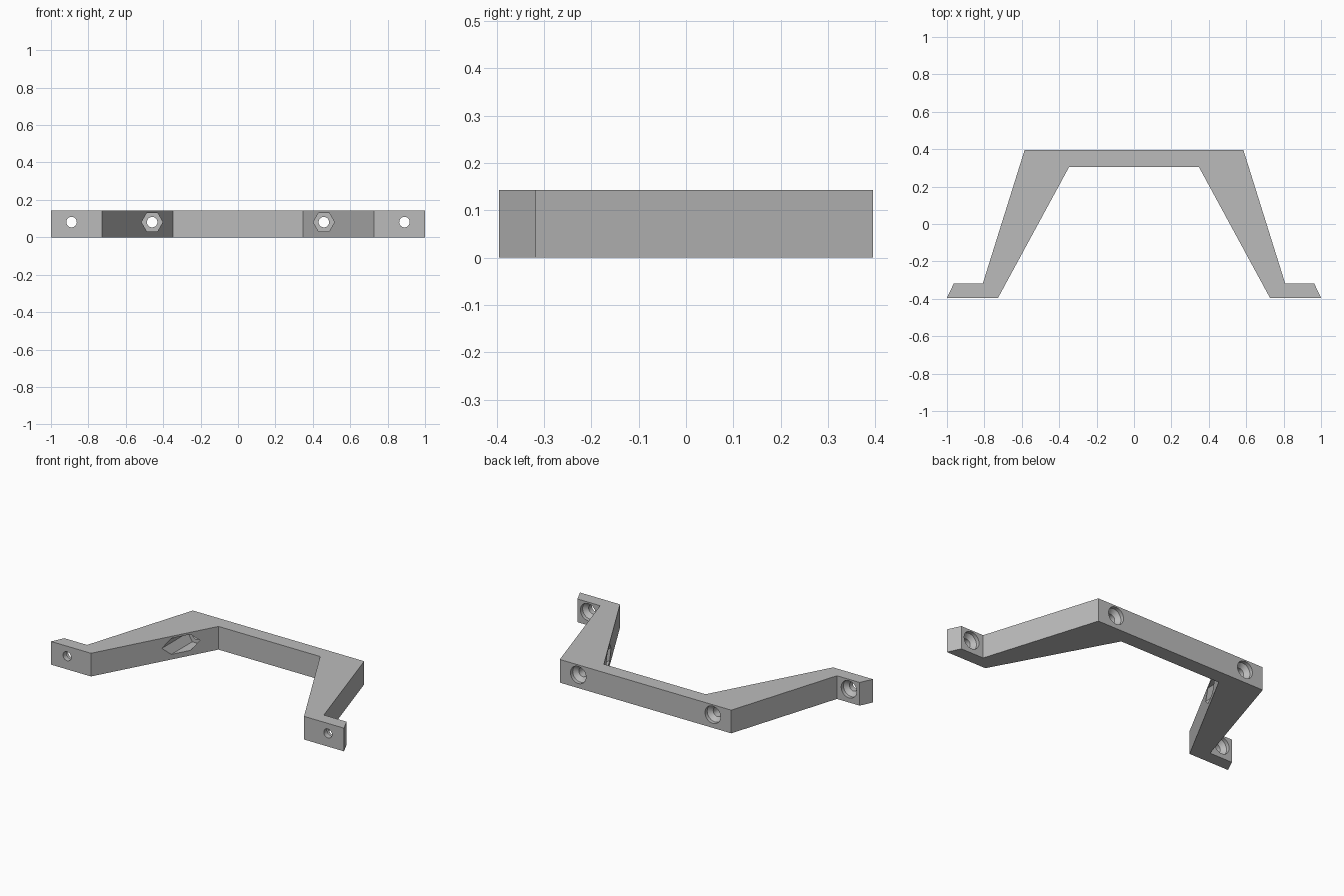
import bpy
import bmesh
from math import cos, sin, pi

cube = bpy.data.objects.get("Cube")
if cube:
    bpy.data.objects.remove(cube, do_unlink=True)

HEIGHT = 0.143
HOLE_Z = 0.081
HOLE_R, HEAD_R, NUT_R = 0.028, 0.053, 0.057

grey = bpy.data.materials.new("plain grey")
grey.use_nodes = True
grey.diffuse_color = (0.5, 0.5, 0.5, 1)
grey.node_tree.nodes["Principled BSDF"].inputs["Base Color"].default_value = grey.diffuse_color


def make_object(name, bm):
    bmesh.ops.recalc_face_normals(bm, faces=bm.faces)
    mesh = bpy.data.meshes.new(name)
    bm.to_mesh(mesh)
    bm.free()
    mesh.materials.append(grey)
    obj = bpy.data.objects.new(name, mesh)
    bpy.context.collection.objects.link(obj)
    return obj


def turned_cutter(name, x, rings, sides):
    """Closed solid along y, made of (y, radius) rings."""
    bm = bmesh.new()
    loops = []
    for y, r in rings:
        loops.append([bm.verts.new((x + r * cos(2 * pi * i / sides), y,
                                    HOLE_Z + r * sin(2 * pi * i / sides)))
                      for i in range(sides)])
    for a, b in zip(loops, loops[1:]):
        for i in range(sides):
            j = (i + 1) % sides
            bm.faces.new((a[i], a[j], b[j], b[i]))
    bm.faces.new(loops[0])
    bm.faces.new(loops[-1])
    obj = make_object(name, bm)
    obj.hide_render = True
    return obj


def screw_rings(front, back):
    """Through hole, countersink, then a straight head recess at the back."""
    return [(front, HOLE_R), (back - 0.045, HOLE_R),
            (back - 0.022, HEAD_R), (back + 0.03, HEAD_R)]


# Bracket body: half outline mirrored and extruded upward
half = [(0.347, 0.305), (0.727, -0.395), (1.0, -0.395),
        (0.963, -0.317), (0.808, -0.317), (0.585, 0.395)]
outline = half + [(-x, y) for x, y in reversed(half)]
bm = bmesh.new()
base = bm.faces.new([bm.verts.new((x, y, 0)) for x, y in outline])
top = bmesh.ops.extrude_face_region(bm, geom=[base])["geom"]
bmesh.ops.translate(bm, vec=(0, 0, HEIGHT),
                    verts=[v for v in top if isinstance(v, bmesh.types.BMVert)])
bracket = make_object("bracket", bm)

# Screw holes in the feet and crossbar, nut pockets in the slanted arms
cutters = []
for side in (-1, 1):
    cutters += [
        turned_cutter("foot_hole", side * 0.89, screw_rings(-0.45, -0.317), 32),
        turned_cutter("nut_pocket", side * 0.459, [(-0.45, NUT_R), (0.25, NUT_R)], 6),
        turned_cutter("bar_hole", side * 0.459, screw_rings(0.2, 0.395), 32),
    ]

bpy.context.view_layer.objects.active = bracket
for cutter in cutters:
    mod = bracket.modifiers.new("cut", 'BOOLEAN')
    mod.operation = 'DIFFERENCE'
    mod.solver = 'EXACT'
    mod.object = cutter
    bpy.ops.object.modifier_apply(modifier=mod.name)
    bpy.data.objects.remove(cutter, do_unlink=True)

# Smooth hole walls, crisp edges elsewhere
bpy.ops.object.select_all(action='DESELECT')
bracket.select_set(True)
bpy.ops.object.shade_smooth_by_angle(angle=pi / 9)
